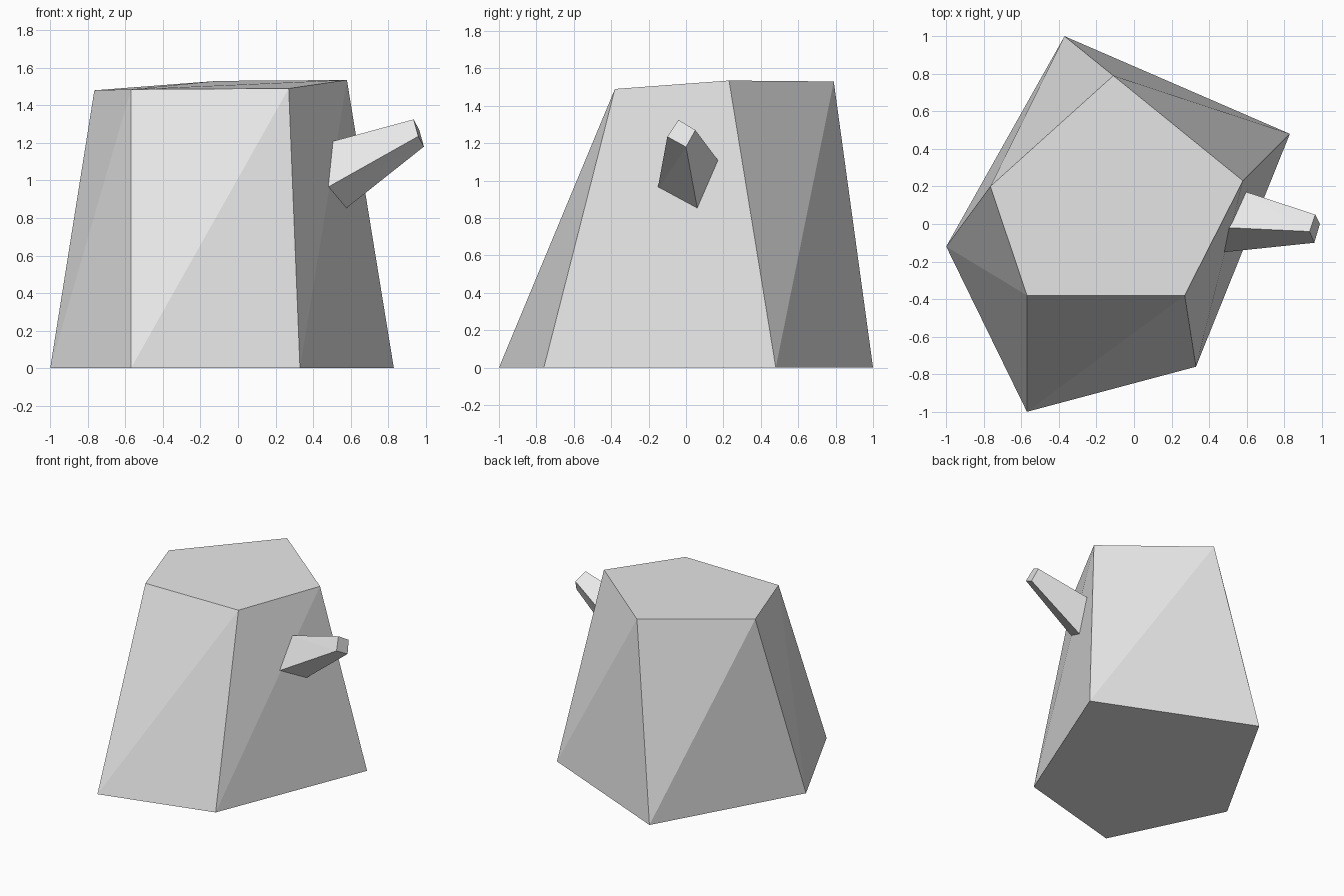
import bpy
import bmesh
from mathutils import Vector

default_cube = bpy.data.objects.get("Cube")
if default_cube:
    bpy.data.objects.remove(default_cube, do_unlink=True)


def make_material(name, colour):
    material = bpy.data.materials.new(name)
    material.use_nodes = True
    material.diffuse_color = colour
    material.node_tree.nodes["Principled BSDF"].inputs["Base Color"].default_value = colour
    return material


def loft(name, lower_ring, upper_ring, material):
    """Capped solid between two rings, each uneven side split along its diagonal."""
    bm = bmesh.new()
    lower = [bm.verts.new(point) for point in lower_ring]
    upper = [bm.verts.new(point) for point in upper_ring]
    bm.faces.new(lower)
    bm.faces.new(upper)
    for i in range(len(lower)):
        previous = i - 1
        bm.faces.new((lower[previous], lower[i], upper[i]))
        bm.faces.new((lower[previous], upper[i], upper[previous]))
    bmesh.ops.recalc_face_normals(bm, faces=bm.faces)
    mesh = bpy.data.meshes.new(name)
    bm.to_mesh(mesh)
    bm.free()
    mesh.materials.append(material)
    part = bpy.data.objects.new(name, mesh)
    bpy.context.collection.objects.link(part)
    return part


grey = make_material("plain grey", (0.8, 0.8, 0.8, 1))

# Stump: uneven five-sided trunk, narrowing to a slightly tilted cut
ground_ring = [(-1, -.12, 0), (-.57, -1, 0), (.33, -.76, 0),
               (.83, .48, 0), (-.37, 1, 0)]
cut_ring = [(-.765, .2, 1.48), (-.57, -.38, 1.485), (.27, -.38, 1.49),
            (.58, .23, 1.535), (-.11, .79, 1.53)]
loft("stump_trunk", ground_ring, cut_ring, grey)

# Branch stub: four-sided taper, its root sunk a little into the trunk
tip = [Vector(point) for point in
       ((.935, -.04, 1.325), (.96, -.1, 1.235), (.99, 0, 1.18), (.965, .05, 1.27))]
root = [Vector(point) for point in
        ((.51, -.02, 1.21), (.48, -.15, .965), (.58, .06, .855), (.6, .17, 1.11))]
sunk_root = [base.lerp(end, -.08) for base, end in zip(root, tip)]
loft("branch_stub", sunk_root, tip, grey)
